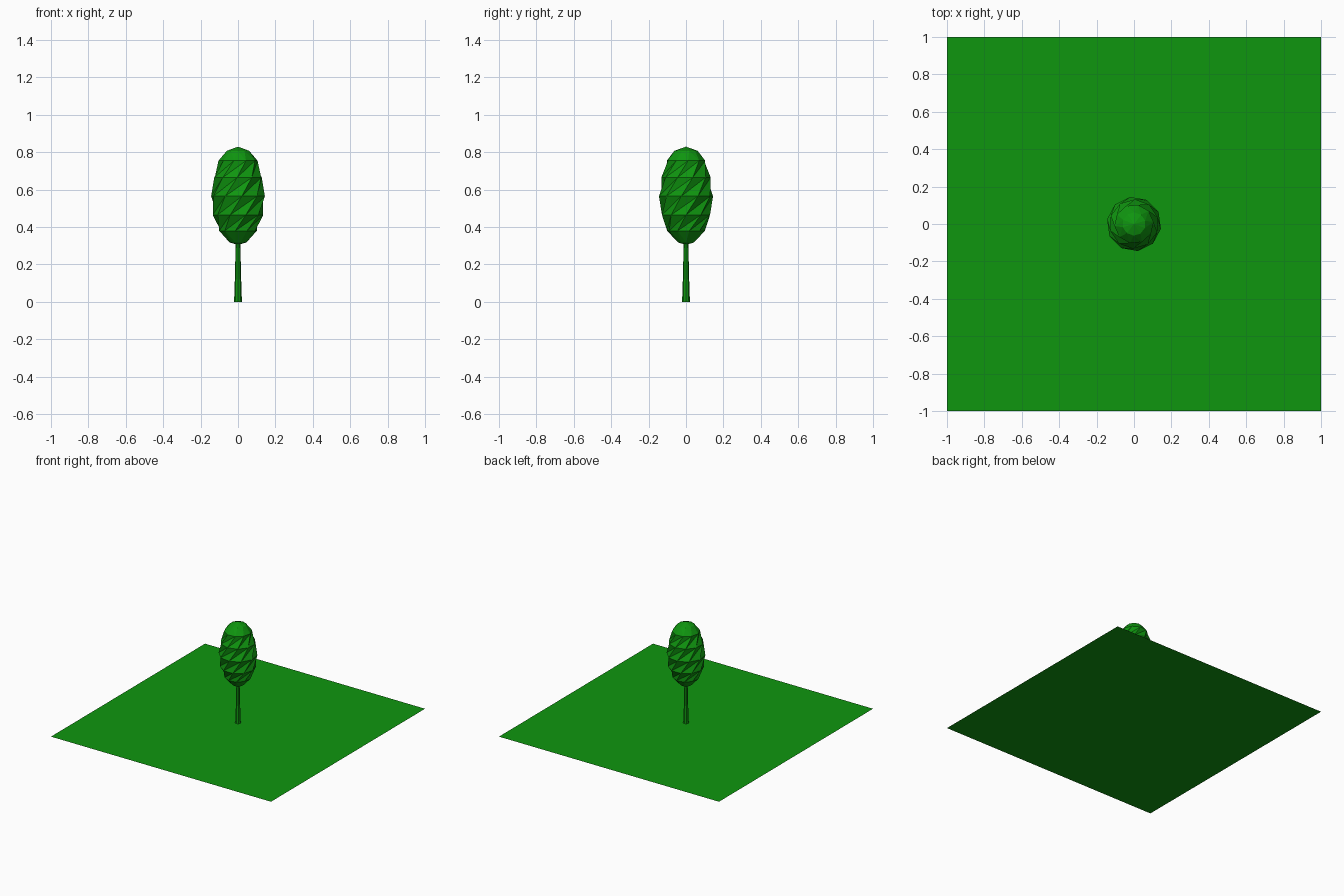
import bpy, bmesh
from math import sin, cos, tau, radians

if "Cube" in bpy.data.objects:
    bpy.data.objects.remove(bpy.data.objects["Cube"])

green = bpy.data.materials.new("leaf green")
green.diffuse_color = (0.0048, 0.305, 0.0048, 1)
green.use_nodes = True
green.node_tree.nodes["Principled BSDF"].inputs["Base Color"].default_value = green.diffuse_color


def finish(name, bm):
    bmesh.ops.recalc_face_normals(bm, faces=bm.faces)
    mesh = bpy.data.meshes.new(name)
    bm.to_mesh(mesh)
    bm.free()
    mesh.materials.append(green)
    obj = bpy.data.objects.new(name, mesh)
    bpy.context.collection.objects.link(obj)


def lathe(name, rings, sides, bottom=None, top=None):
    """Stack of (z, radius, turn) rings, triangulated along the twist."""
    bm = bmesh.new()
    loops = []
    for z, r, turn in rings:
        loops.append([bm.verts.new((r * cos(tau * i / sides + radians(turn)),
                                    r * sin(tau * i / sides + radians(turn)), z))
                      for i in range(sides)])
    for a, b in zip(loops, loops[1:]):
        for i in range(sides):
            j = (i + 1) % sides
            bm.faces.new((a[i], a[j], b[i]))
            bm.faces.new((a[j], b[j], b[i]))
    # pointed or flat ends
    for loop, z in ((loops[0], bottom), (loops[-1], top)):
        if z is None:
            bm.faces.new(loop)
        else:
            tip = bm.verts.new((0, 0, z))
            for i in range(sides):
                bm.faces.new((loop[i], loop[(i + 1) % sides], tip))
    finish(name, bm)


# ground sheet
bm = bmesh.new()
bmesh.ops.create_grid(bm, x_segments=1, y_segments=1, size=1)
finish("ground", bm)

# tapered trunk
lathe("trunk", [(0, 0.021, 0), (0.15, 0.016, 0), (0.35, 0.012, 0)], 8)

# crown: twisted bands between wide rings, with domed ends
T = 62
lathe("crown", [(0.318, 0.045, 0), (0.38, 0.102, 10), (0.465, 0.135, 10 + T),
                (0.565, 0.146, 10 + 2 * T), (0.665, 0.132, 10 + 3 * T),
                (0.755, 0.105, 10 + 4 * T), (0.808, 0.062, 20 + 4 * T)],
      10, bottom=0.305, top=0.83)
